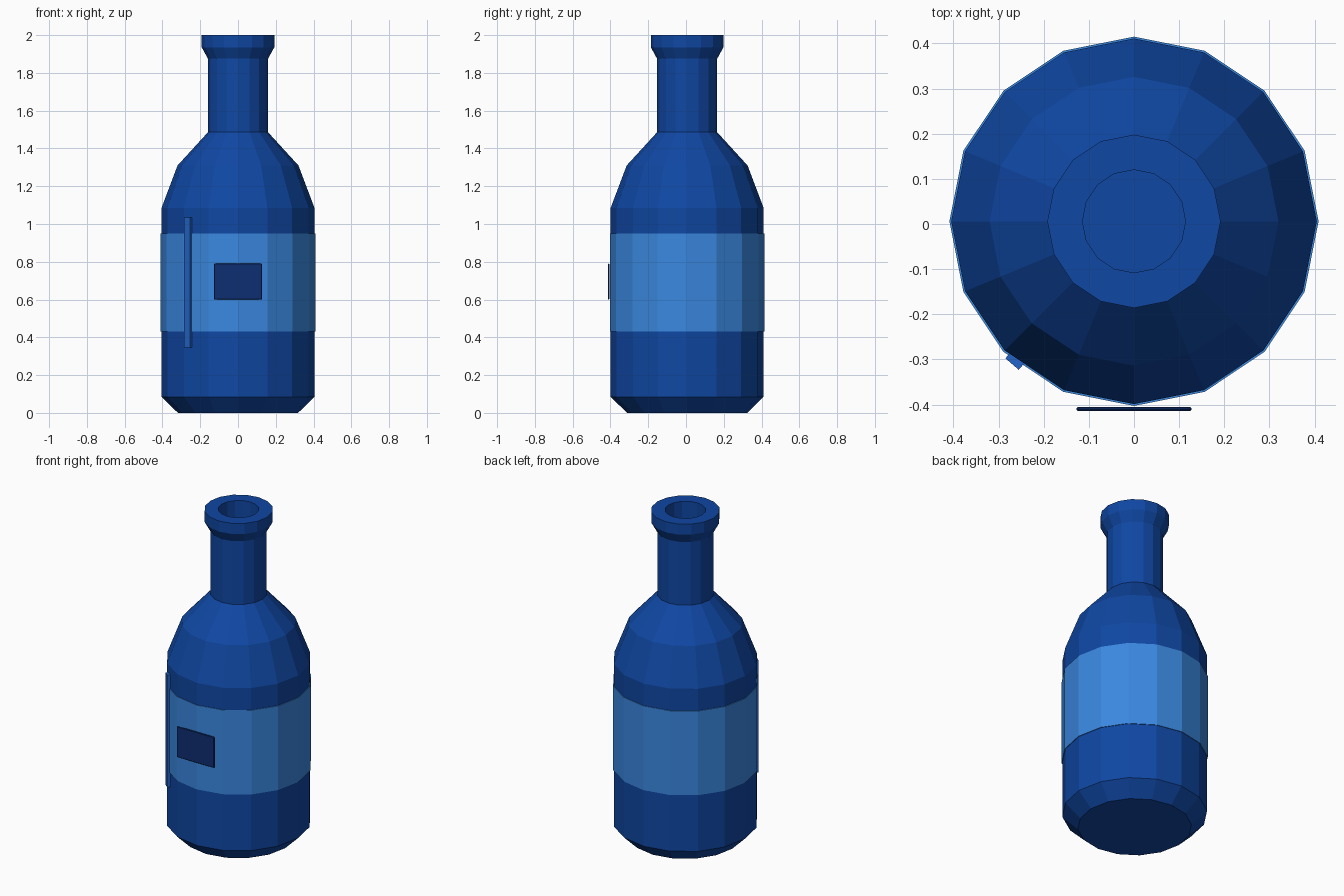
import bpy, bmesh, math
from mathutils import Matrix

if "Cube" in bpy.data.objects:
    bpy.data.objects.remove(bpy.data.objects["Cube"])

CY = 0.006      # bottle axis sits slightly back because of the front plate
SIDES = 16


def material(name, rgb):
    m = bpy.data.materials.new(name)
    lin = [(c / 255 / 12.92) if c / 255 <= 0.04045 else ((c / 255 + 0.055) / 1.055) ** 2.4 for c in rgb]
    m.diffuse_color = (*lin, 1)
    m.use_nodes = True
    m.node_tree.nodes["Principled BSDF"].inputs["Base Color"].default_value = m.diffuse_color
    return m


glass = material("deep blue glass", (15, 71, 163))
label_blue = material("light blue label", (58, 136, 224))
navy = material("navy plate", (13, 46, 114))
mid_blue = material("mid blue strip", (35, 100, 200))


def finish(bm, name, mat):
    bmesh.ops.recalc_face_normals(bm, faces=bm.faces)
    me = bpy.data.meshes.new(name)
    bm.to_mesh(me)
    bm.free()
    ob = bpy.data.objects.new(name, me)
    me.materials.append(mat)
    bpy.context.collection.objects.link(ob)
    return ob


def lathe(name, profile, mat, closed=False):
    """Revolve (radius, z) points; cap the open ends, or join them when closed."""
    bm = bmesh.new()
    rings = []
    for r, z in profile:
        rings.append([bm.verts.new((r * math.cos(a), CY + r * math.sin(a), z))
                      for a in (2 * math.pi * i / SIDES for i in range(SIDES))])
    pairs = list(zip(rings, rings[1:]))
    if closed:
        pairs.append((rings[-1], rings[0]))
    else:
        bm.faces.new(rings[0])
        bm.faces.new(rings[-1])
    for lo, hi in pairs:
        for i in range(SIDES):
            j = (i + 1) % SIDES
            bm.faces.new((lo[i], lo[j], hi[j], hi[i]))
    return finish(bm, name, mat)


def box(name, size, loc, angle, mat, bevel=0):
    bm = bmesh.new()
    bmesh.ops.create_cube(bm, size=1, matrix=Matrix.Translation(loc)
                          @ Matrix.Rotation(angle, 4, 'Z') @ Matrix.Diagonal((*size, 1)))
    if bevel:
        bmesh.ops.bevel(bm, geom=bm.edges[:], offset=bevel, segments=1, affect='EDGES')
    return finish(bm, name, mat)


# Body with chamfered foot and sloping shoulder
lathe("body", [(0.318, 0), (0.405, 0.085), (0.405, 1.085), (0.32, 1.31), (0.158, 1.487)], glass)

# Hollow neck with flared lip; the bore ends in a flat floor
lathe("neck", [(0.159, 1.48), (0.159, 1.875), (0.192, 1.935), (0.192, 2.0),
               (0.114, 2.0), (0.114, 1.5)], glass)

# Wraparound label band
lathe("label", [(0.402, 0.432), (0.409, 0.432), (0.409, 0.95), (0.402, 0.95)], label_blue, closed=True)

# Small dark plate on the front
box("front_plate", (0.255, 0.009, 0.19), (0, -0.4095, 0.695), 0, navy, 0.003)

# Narrow vertical strip on the front left
a = math.radians(229.5)
r = 0.402
box("highlight_strip", (0.028, 0.039, 0.69), (r * math.cos(a), CY + r * math.sin(a), 0.69), a, mid_blue)
